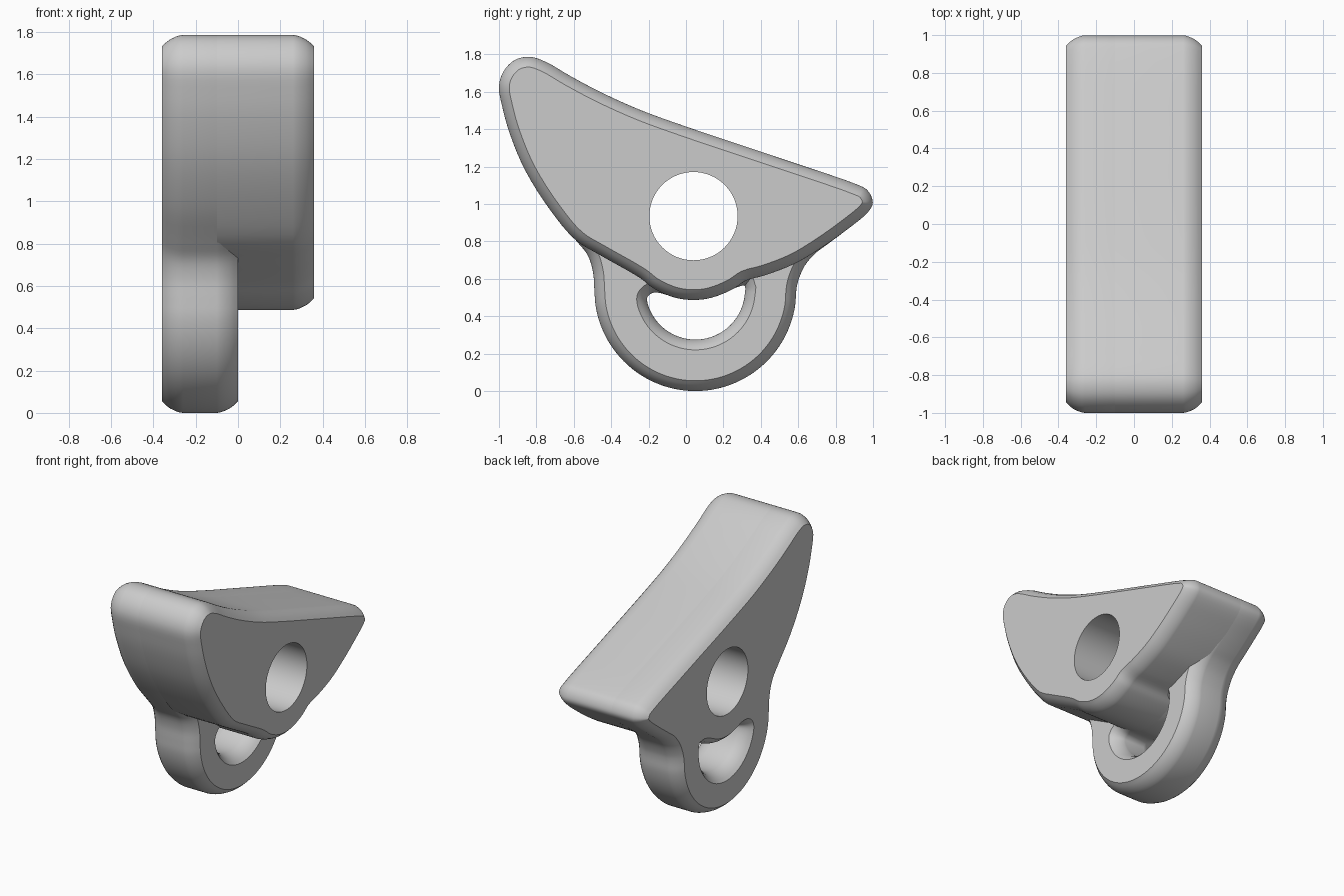
import bpy, bmesh, math
from mathutils import Vector
from mathutils.geometry import tessellate_polygon

if "Cube" in bpy.data.objects:
    bpy.data.objects.remove(bpy.data.objects["Cube"], do_unlink=True)

grey = bpy.data.materials.new("plain grey")
grey.use_nodes = True
grey.diffuse_color = (0.6, 0.6, 0.6, 1)
grey.node_tree.nodes["Principled BSDF"].inputs["Base Color"].default_value = (0.6, 0.6, 0.6, 1)


def arc(cy, cz, r, a0, a1, n):
    """Points on an arc in the side (y, z) plane, angles in degrees."""
    steps = [math.radians(a0 + (a1 - a0) * i / n) for i in range(n + 1)]
    return [(cy + r * math.cos(a), cz + r * math.sin(a)) for a in steps]


def smooth(points, n=4):
    """Closed centripetal spline through the points."""
    p = [Vector(q) for q in points]
    out = []
    for i in range(len(p)):
        a, b, c, d = (p[(i + k) % len(p)] for k in (-1, 0, 1, 2))
        t1 = (b - a).length ** 0.5
        t2 = t1 + (c - b).length ** 0.5
        t3 = t2 + (d - c).length ** 0.5
        for k in range(n):
            t = t1 + (t2 - t1) * k / n
            a1 = a.lerp(b, t / t1)
            a2 = b.lerp(c, (t - t1) / (t2 - t1))
            a3 = c.lerp(d, (t - t2) / (t3 - t2))
            b1 = a1.lerp(a2, t / t2)
            b2 = a2.lerp(a3, (t - t1) / (t3 - t1))
            out.append(b1.lerp(b2, (t - t1) / (t2 - t1)))
    return out


def wind(loop, ccw):
    area = sum(a.cross(b) for a, b in zip(loop, loop[1:] + loop[:1]))
    return loop if (area > 0) == ccw else loop[::-1]


def offset(loop, d):
    """Move a loop into the material, which lies on its left."""
    out = []
    for i, p in enumerate(loop):
        u = (p - loop[i - 1]).normalized()
        v = (loop[(i + 1) % len(loop)] - p).normalized()
        n1, n2 = Vector((-u.y, u.x)), Vector((-v.y, v.x))
        m = n1 + n2
        out.append(p + m * (2 * d / max(m.length_squared, 1.6)))
    return out


# Rounded rim: (inset, depth below the flat face)
RIM = [(0.055, 0), (0.037, 0.018), (0.021, 0.039), (0.009, 0.064), (0.002, 0.085), (0, 0.1)]


def slab(name, x0, x1, rims, bore, start_rim):
    """Slab between x0 and x1; rim loops are rounded, the bore is straight."""
    bm = bmesh.new()
    start = [(i, x0 + d) for i, d in RIM] if start_rim else [(0, x0)]
    levels = start + [(i, x1 - d) for i, d in reversed(RIM)]
    caps = ([], [])

    def skin(rows):
        rings = [[bm.verts.new((x, p.x, p.y)) for p in pts] for x, pts in rows]
        for a, b in zip(rings, rings[1:]):
            for j in range(len(a)):
                k = (j + 1) % len(a)
                bm.faces.new((a[j], a[k], b[k], b[j]))
        caps[0].append(rings[0])
        caps[1].append(rings[-1])

    for loop in rims:
        skin([(x, offset(loop, i)) for i, x in levels])
    skin([(x0, bore), (x1, bore)])
    # Flat end faces around the openings
    for loops in caps:
        flat = [v for ring in loops for v in ring]
        polys = [[Vector((v.co.y, v.co.z, 0)) for v in ring] for ring in loops]
        for tri in tessellate_polygon(polys):
            if len(set(tri)) == 3:
                bm.faces.new([flat[i] for i in tri])
    bmesh.ops.recalc_face_normals(bm, faces=bm.faces)
    mesh = bpy.data.meshes.new(name)
    bm.to_mesh(mesh)
    bm.free()
    mesh.materials.append(grey)
    obj = bpy.data.objects.new(name, mesh)
    bpy.context.collection.objects.link(obj)
    bpy.ops.object.select_all(action="DESELECT")
    obj.select_set(True)
    bpy.context.view_layer.objects.active = obj
    bpy.ops.object.shade_smooth_by_angle(angle=math.radians(32))


# Side profile, shared by the body and the plate behind it
top = [(-0.94, 1.37), (-0.98, 1.51), (-1.0, 1.63), (-0.975, 1.71), (-0.915, 1.77),
       (-0.835, 1.787), (-0.75, 1.76), (-0.62, 1.685), (-0.46, 1.6), (-0.245, 1.503),
       (0.02, 1.407), (0.5, 1.246), (0.93, 1.098), (0.965, 1.078), (0.99, 1.043),
       (0.998, 1.0), (0.972, 0.955), (0.85, 0.855)]
front = [(-0.59, 0.807), (-0.725, 0.966), (-0.86, 1.18)]
lobe = [(0.26, 0.55), (0.18, 0.513), (0.11, 0.493), (0.04, 0.487), (-0.03, 0.493), (-0.1, 0.513)]
belly = ([(0.715, 0.76), (0.58, 0.68), (0.42, 0.618), (0.32, 0.59)] + lobe
         + [(-0.18, 0.553), (-0.24, 0.6), (-0.3, 0.637), (-0.46, 0.727)])
loop_outside = ([(0.757, 0.785), (0.69, 0.735), (0.635, 0.67), (0.6, 0.59)]
                + arc(0.05, 0.54, 0.54, 0, -180, 20)
                + [(-0.497, 0.635), (-0.525, 0.725)])
# Crescent opening under the body lobe
opening = (arc(0.05, 0.54, 0.265, 195, 365, 16) + lobe
           + [(-0.15, 0.526), (-0.185, 0.522), (-0.207, 0.5)])

body_outline = wind(smooth(top + belly + front), True)
plate_outline = wind(smooth(top + loop_outside + front), True)
opening_outline = wind(smooth(opening, 3), False)
bore = wind([Vector(p) for p in arc(0.04, 0.935, 0.236, 0, 360, 64)[:-1]], False)

slab("loop_plate", -0.36, 0, [plate_outline, opening_outline], bore, True)
slab("wedge_body", -0.1, 0.36, [body_outline], bore, False)
